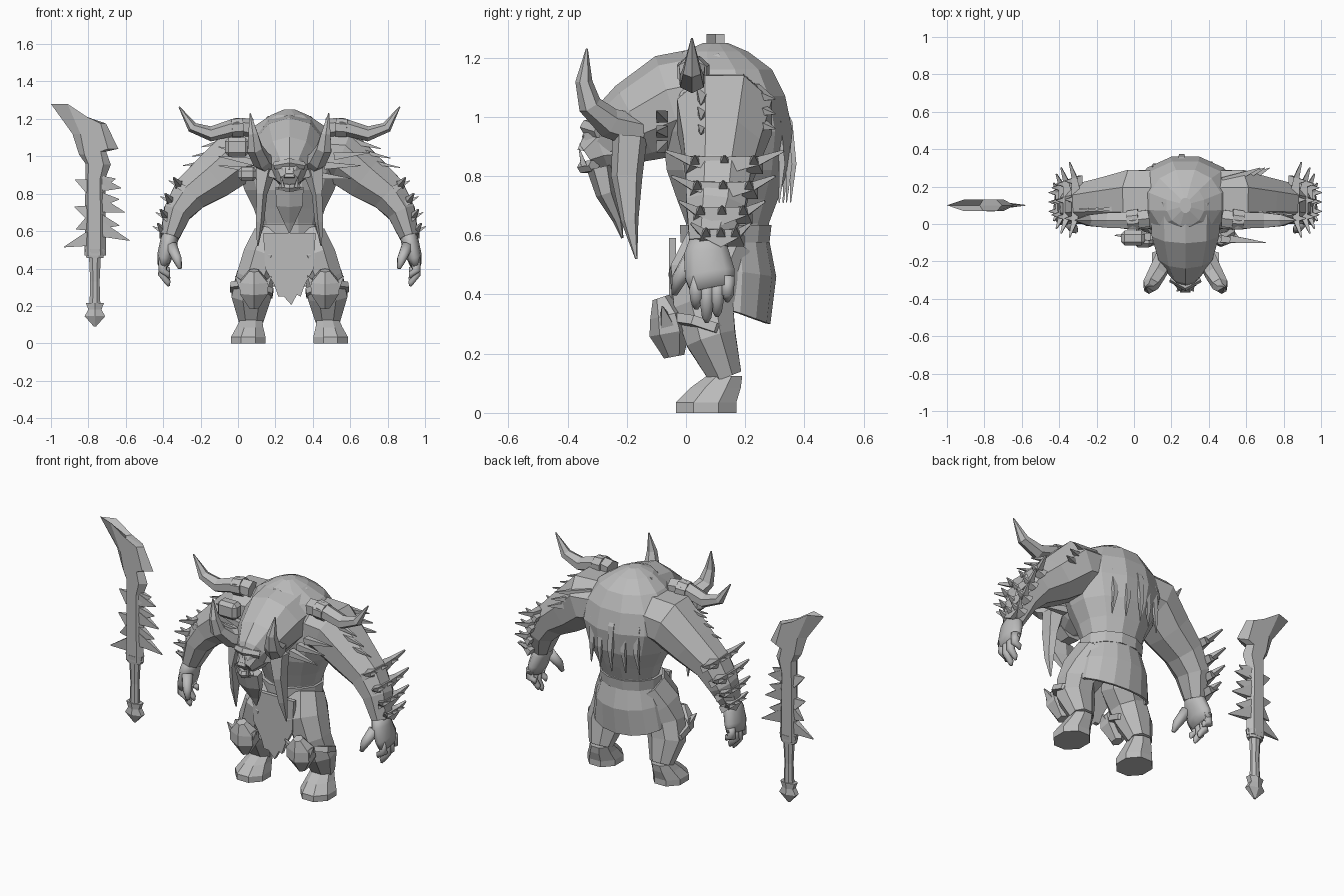
import bpy, bmesh, math
from mathutils import Vector

cube = bpy.data.objects.get("Cube")
if cube:
    bpy.data.objects.remove(cube)

stone = bpy.data.materials.new("plain_grey")
stone.use_nodes = True
grey = (0.5, 0.5, 0.5, 1)
stone.diffuse_color = grey
stone.node_tree.nodes["Principled BSDF"].inputs["Base Color"].default_value = grey

BODY = Vector((0.275, 0, 0))
SWORD = Vector((-0.765, 0.1, 0))
X, Y, Z = Vector((1, 0, 0)), Vector((0, 1, 0)), Vector((0, 0, 1))


def finish(name, bm, origin=BODY, sign=1, smooth=False):
    """Turn a bmesh into an object, mirrored when sign is negative."""
    for v in bm.verts:
        v.co = Vector((v.co.x * sign, v.co.y, v.co.z)) + origin
    bmesh.ops.recalc_face_normals(bm, faces=bm.faces)
    for f in bm.faces:
        f.smooth = smooth
    mesh = bpy.data.meshes.new(name)
    bm.to_mesh(mesh)
    bm.free()
    mesh.materials.append(stone)
    obj = bpy.data.objects.new(name, mesh)
    bpy.context.collection.objects.link(obj)
    return obj


def tube(name, pts, sides=8, ref=X, flat=False, origin=BODY, sign=1, smooth=False):
    """Loft of elliptical rings; each point is x, y, z, radius along ref, other radius."""
    bm = bmesh.new()
    path = [Vector(p[:3]) for p in pts]
    rings = []
    for i, p in enumerate(pts):
        ahead, behind = path[min(i + 1, len(path) - 1)], path[max(i - 1, 0)]
        t = Z if flat else (ahead - behind).normalized()
        a = (ref - t * ref.dot(t)).normalized()
        b = t.cross(a)
        ring = []
        for k in range(sides):
            ang = math.tau * (k + 0.5) / sides
            grow = 1 / math.cos(math.pi / sides)
            ring.append(bm.verts.new(path[i] + grow * (a * p[3] * math.cos(ang) + b * p[4] * math.sin(ang))))
        rings.append(ring)
    for lo, hi in zip(rings, rings[1:]):
        for k in range(sides):
            n = (k + 1) % sides
            bm.faces.new((lo[k], lo[n], hi[n], hi[k]))
    bm.faces.new(rings[0])
    bm.faces.new(rings[-1])
    return finish(name, bm, origin, sign, smooth)


def pair(name, pts, **options):
    for side, sign in (("left", 1), ("right", -1)):
        tube(side + "_" + name, pts, sign=sign, **options)


def spike(name, base, tip, width, depth, **options):
    """Straight pointed spike with four sides."""
    pts = [(*base, width, depth), (*tip, 0.002, 0.002)]
    return tube(name, pts, sides=4, **options)


def plate(name, outline, y, depth, rim=0, origin=BODY, sign=1):
    """Upright slab from an x, z outline, with an optional sloping rim."""
    bm = bmesh.new()
    face = bm.faces.new([bm.verts.new((x, y, z)) for x, z in outline])
    mid = face.calc_center_median()
    rows = []
    for dy, pull in ((-depth, rim), (0, 0), (depth, rim)):
        rows.append([bm.verts.new(v.co.lerp(Vector((mid.x, y, v.co.z)), pull) + Y * dy) for v in face.verts])
    bmesh.ops.delete(bm, geom=list(face.verts), context="VERTS")
    for a, b in zip(rows, rows[1:]):
        for k in range(len(a)):
            bm.faces.new((a[k - 1], a[k], b[k], b[k - 1]))
    bm.faces.new(rows[0])
    bm.faces.new(rows[-1])
    return finish(name, bm, origin, sign)


def pouch(name, loc, size):
    bm = bmesh.new()
    bmesh.ops.create_cube(bm, size=1)
    for v in bm.verts:
        v.co = Vector(loc) + Vector([c * s for c, s in zip(v.co, size)])
    bmesh.ops.bevel(bm, geom=bm.edges[:], offset=0.02, segments=1, affect="EDGES")
    return finish(name, bm)


# Trunk, with a belt at the waist
tube("torso", [(0, .135, .5, .16, .13), (0, .14, .64, .165, .14), (0, .14, .72, .19, .17),
               (0, .14, .82, .24, .205), (0, .14, .95, .28, .22), (0, .13, 1.07, .26, .205),
               (0, .12, 1.16, .19, .17), (0, .1, 1.22, .1, .11), (0, .1, 1.25, .03, .04)],
     sides=12, flat=True)
tube("belt", [(0, .132, .575, .175, .15), (0, .134, .635, .18, .155)], sides=12, flat=True)

# Head and mane leaning forward out of the hump
tube("mane", [(0, .14, 1.08, .19, .16), (0, -.05, 1.04, .18, .165), (0, -.17, .98, .145, .135),
              (0, -.25, .93, .09, .105), (0, -.3, .88, .05, .07)], sides=10)
tube("face", [(0, -.2, .92, .08, .1), (0, -.29, .9, .065, .08), (0, -.335, .87, .045, .045)], sides=8)
tube("brow", [(-.075, -.29, .95, .02, .02), (0, -.33, .965, .025, .025), (.075, -.29, .95, .02, .02)], sides=6, ref=Z)
spike("nose", (0, -.345, .885), (0, -.33, .97), .028, .022)
tube("jaw", [(-.045, -.31, .835, .018, .02), (0, -.345, .83, .02, .02), (.045, -.31, .835, .018, .02)], sides=6, ref=Z)
for side, sign in (("left", 1), ("right", -1)):
    spike(side + "_tusk", (.035, -.345, .835), (.045, -.36, .89), .01, .01, sign=sign)
    spike(side + "_ear", (.07, -.23, .91), (.15, -.22, .9), .02, .03, ref=Y, sign=sign)
tube("beard", [(0, -.29, .83, .075, .04), (0, -.27, .74, .07, .03), (0, -.23, .65, .03, .015),
               (0, -.215, .59, .003, .003)], sides=6)
pair("hair_lock", [(.13, -.19, .93, .05, .05), (.15, -.2, .8, .025, .045),
                   (.16, -.19, .65, .02, .025), (.17, -.168, .52, .003, .003)], sides=5)
pair("head_horn", [(.1, -.16, .95, .05, .05), (.15, -.26, .98, .045, .045), (.185, -.325, 1.04, .04, .035),
                   (.195, -.345, 1.12, .025, .025), (.21, -.335, 1.23, .003, .003)], sides=6)

# Shoulders and arms
pair("arm", [(.08, .13, 1.02, .15, .13), (.28, .13, 1.0, .16, .15), (.41, .12, .89, .13, .125),
             (.53, .11, .8, .11, .1), (.6, .1, .7, .1, .075), (.64, .075, .57, .065, .05)], ref=Y)
pair("shoulder_horn", [(.2, .03, 1.15, .045, .045), (.28, .02, 1.16, .045, .04), (.42, .02, 1.12, .04, .035),
                       (.52, .02, 1.155, .03, .025), (.59, .02, 1.265, .003, .003)], sides=6, ref=Y)
pair("horn_cuff", [(.25, .025, 1.155, .055, .05), (.31, .02, 1.15, .05, .048)], sides=8, ref=Y)

# Crescent blades around the outer forearms
for u, z, reach in ((.6, .835, .2), (.645, .75, .175), (.67, .665, .145), (.685, .59, .1)):
    mid = .13 - (.835 - z) * .05
    blade = []
    for k in (-1, -.6, 0, .6, 1):
        thick = .004 + .026 * (1 - abs(k))
        blade.append((u + .04 * k * k - .02, mid + reach * k, z + .05 * k * k, thick, thick))
    pair("forearm_crescent", blade, sides=4)
    for k in (-.5, 0, .5):
        for sign in (1, -1):
            spike("forearm_spike", (u - .04, mid + reach * k, z - .01), (u + .045, mid + reach * k, z + .035),
                  .03, .02, ref=Y, sign=sign)

# Hands with curled fingers
pair("palm", [(.63, .075, .6, .055, .04), (.645, .07, .54, .075, .045), (.665, .08, .47, .085, .04),
              (.675, .09, .42, .075, .03)], sides=10, ref=Y, smooth=True)
for y, tip in ((.035, .35), (.07, .305), (.105, .325), (.14, .375)):
    pair("finger", [(.672, y, .46, .024, .026), (.68, y, (tip + .43) / 2, .022, .022),
                    (.65, y, tip + .02, .016, .016), (.645, y, tip, .006, .006)], ref=Y, smooth=True)
pair("thumb", [(.63, .02, .52, .03, .03), (.6, -.025, .45, .024, .024), (.585, -.04, .4, .01, .01)],
     ref=Y, smooth=True)

# Legs, feet and horned knee guards
pair("leg", [(.1, .12, .57, .09, .12), (.14, .07, .45, .11, .13), (.185, .06, .35, .1, .1),
             (.205, .085, .25, .105, .085), (.205, .135, .12, .065, .055)])
pair("foot", [(.22, .068, 0, .092, .102), (.22, .068, .035, .092, .102), (.212, .1, .085, .072, .085),
              (.205, .13, .125, .06, .06)], flat=True)
pair("knee_guard", [(.19, -.085, .39, .025, .025), (.19, -.065, .33, .075, .05), (.19, -.055, .27, .075, .06),
                    (.19, -.04, .19, .025, .03)], sides=6)
pair("knee_band", [(.205, .05, .27, .115, .1), (.2, .06, .3, .115, .1)])
for sign in (1, -1):
    for out in (-.075, .08):
        spike("knee_tusk", (.19 + out * .5, -.06, .28), (.19 + out * 1.25, -.08, .36), .03, .03, sign=sign)

# Skirt open at the front, then the ragged front cloth
bm = bmesh.new()
rows = []
for k in range(13):
    ang = math.radians(-52 + 284 * k / 12)
    back = max(0, math.sin(ang))
    row = []
    for t, rx, ry in ((0, .17, .145), (.45, .21, .17), (1, .235, .15)):
        z = .59 - t * (.235 + .055 * back)
        row.append(bm.verts.new((rx * math.cos(ang), .135 + ry * math.sin(ang), z)))
    rows.append(row)
for a, b in zip(rows, rows[1:]):
    for j in range(2):
        bm.faces.new((a[j], b[j], b[j + 1], a[j + 1]))
skirt = finish("skirt", bm)
skirt.modifiers.new("cloth_thickness", "SOLIDIFY").thickness = 0.015
plate("front_cloth", [(-.14, .59), (.14, .59), (.13, .4), (.08, .31), (.06, .25), (.04, .26), (.01, .205),
                      (-.03, .25), (-.06, .25), (-.08, .31), (-.13, .4)], -.045, .012)

# Hanging strands down the back
for u in (-.16, -.09, -.02, .06, .13):
    drop = abs(u) * .35
    tube("back_strand", [(u * .7, .27 - drop * .5, 1.14, .006, .006), (u, .355 - drop, .98, .018, .012),
                         (u, .37 - drop, .84, .014, .01), (u * 1.1, .36 - drop, .71, .002, .002)], sides=4)

# Trophies: pouches on the right shoulder, claws on the left
pouch("upper_pouch", (-.28, -.075, 1.05), (.13, .08, .1))
pouch("lower_pouch", (-.225, -.095, .905), (.1, .06, .075))
for k in range(3):
    lift = .05 * k
    spike("chest_claw", (.14 + lift, -.08, .9 + lift), (.33 + lift, -.1, .88 + lift * 1.4), .02, .02, ref=Y)
    spike("shoulder_claw", (.2 + lift, .22, 1.08 - lift), (.4 + lift * .5, .3, 1.06 - lift), .03, .03, ref=Y)
    spike("right_chest_claw", (-.14 - lift, -.07, .92 + lift), (-.38, -.06, .95 + lift), .02, .02, ref=Y)
    spike("left_shoulder_fur", (.27, .06, 1.1 - lift), (.49 + lift, .05, 1.04 - lift), .03, .025, ref=Y)
    spike("right_shoulder_fur", (-.27, .08, 1.1 - lift), (-.47 - lift, .08, 1.05 - lift), .03, .025, ref=Y)

# Great jagged sword standing beside the figure
plate("sword_blade", [(-.235, 1.28), (-.06, 1.21), (.06, 1.175), (.125, 1.04), (.06, 1.025), (.085, .955),
                      (.055, .88), (.06, .47), (-.055, .47), (-.05, .96), (-.085, 1.01), (-.12, 1.12)],
      0, .03, rim=.4, origin=SWORD)
for tip_u, tip_z, root_z in ((.14, .83, .85), (.11, .88, .86), (.16, .7, .74), (.13, .77, .77), (.185, .55, .61),
                             (.13, .63, .65), (-.165, .515, .56), (-.11, .73, .7), (-.105, .875, .84),
                             (-.1, .61, .64)):
    spike("sword_tooth", (.03 if tip_u > 0 else -.03, 0, root_z), (tip_u, 0, tip_z), .02, .04, ref=Y, origin=SWORD)
tube("sword_collar", [(0, 0, .455, .045, .028), (0, 0, .505, .055, .032)], flat=True, origin=SWORD)
tube("sword_grip", [(0, 0, .18, .03, .025), (0, 0, .33, .025, .02), (0, 0, .47, .032, .025)], flat=True, origin=SWORD)
tube("sword_pommel", [(0, 0, .09, .006, .006), (0, 0, .145, .055, .028), (0, 0, .18, .035, .026),
                      (0, 0, .215, .048, .028)], sides=6, flat=True, origin=SWORD)
